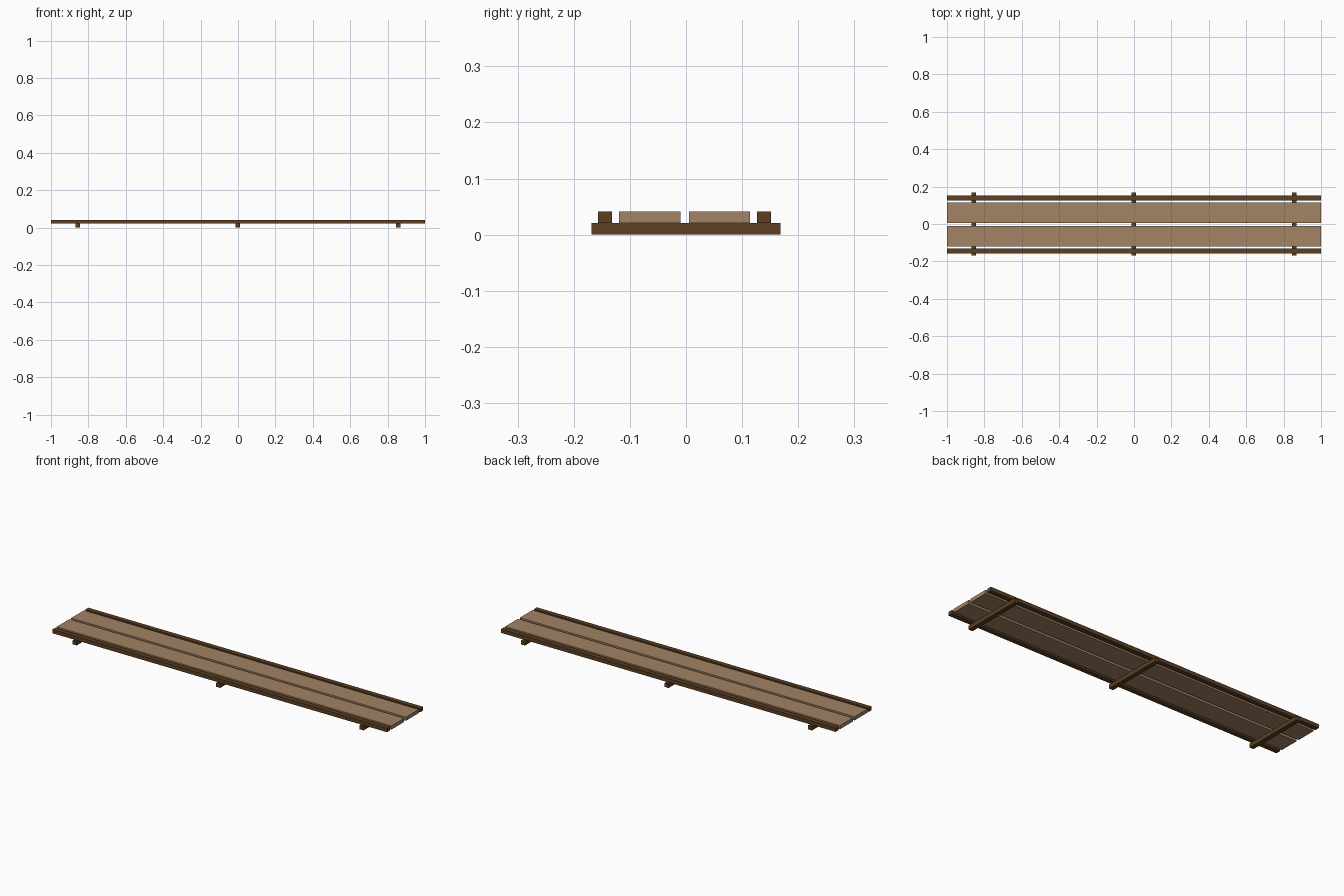
import bpy

if "Cube" in bpy.data.objects:
    bpy.data.objects.remove(bpy.data.objects["Cube"])


def material(name, rgb):
    m = bpy.data.materials.new(name)
    m.diffuse_color = (*rgb, 1.0)
    m.use_nodes = True
    m.node_tree.nodes["Principled BSDF"].inputs["Base Color"].default_value = m.diffuse_color
    return m


light_wood = material("light_wood", (0.36, 0.228, 0.127))
dark_wood = material("dark_wood", (0.107, 0.049, 0.016))


def box(name, x, y, z, mat):
    """Box from (min, max) ranges on each axis."""
    bpy.ops.mesh.primitive_cube_add(size=1, location=[(a + b) / 2 for a, b in (x, y, z)])
    ob = bpy.context.object
    ob.name = name
    ob.scale = [b - a for a, b in (x, y, z)]
    bpy.ops.object.transform_apply(location=False, rotation=False, scale=True)
    ob.data.materials.append(mat)
    return ob


BEAM_TOP, DECK_TOP = 0.021, 0.041
MID = -0.0025  # deck sits slightly off the beam centre

for side, s in (("front", -1), ("back", 1)):
    # wide walking planks
    y = sorted((MID + s * 0.0075, MID + s * 0.1165))
    box(side + "_plank", (-1, 1), y, (BEAM_TOP, DECK_TOP), light_wood)
    # narrow edge rails
    y = sorted((MID + s * 0.129, MID + s * 0.154))
    box(side + "_rail", (-1, 1), y, (BEAM_TOP, DECK_TOP), dark_wood)

# cross beams underneath
for name, cx in (("left", -0.858), ("middle", -0.001), ("right", 0.856)):
    box(name + "_cross_beam", (cx - 0.012, cx + 0.012), (-0.168, 0.168), (0, BEAM_TOP), dark_wood)
